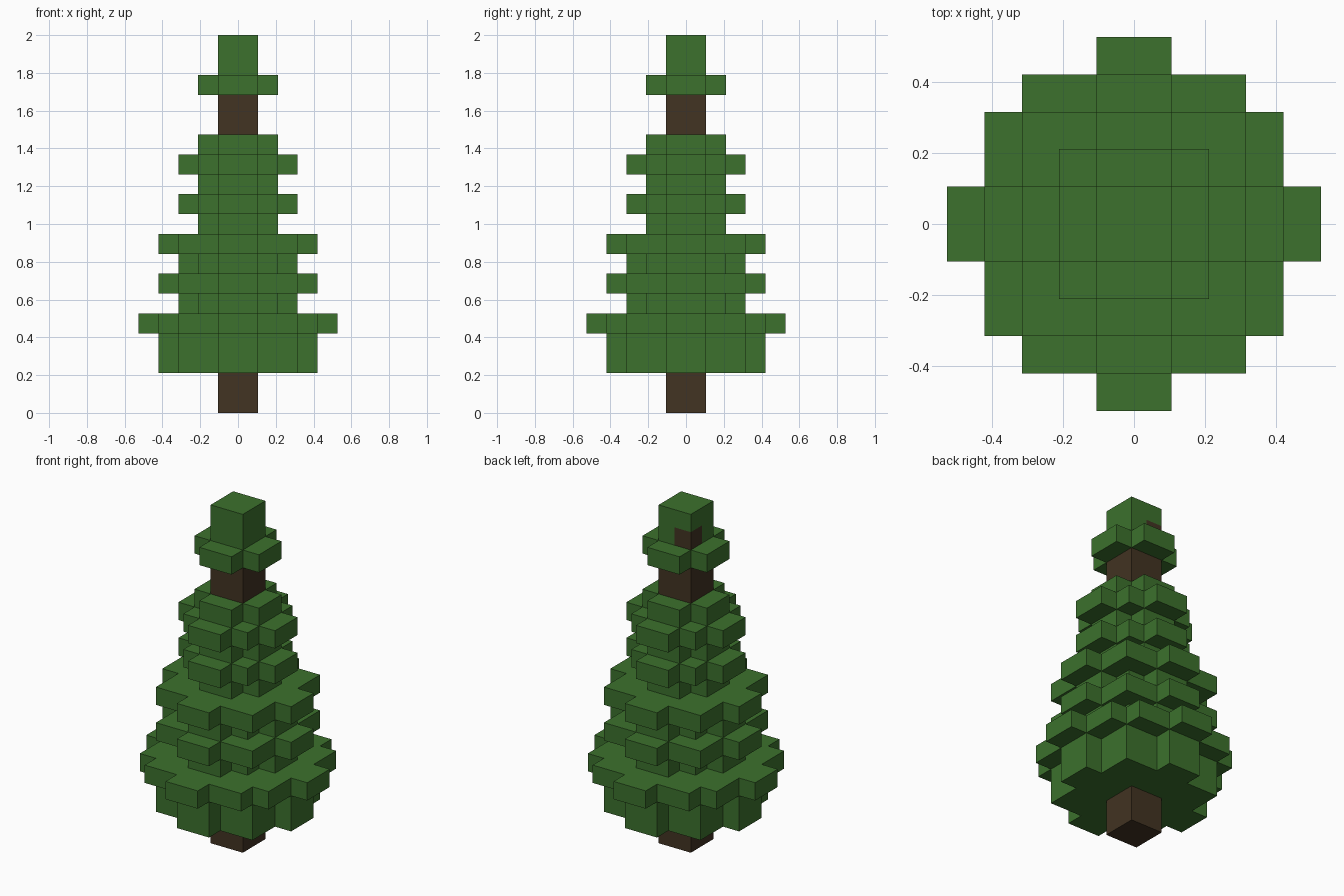
import bpy
import bmesh
import math
from mathutils import Vector

cube = bpy.data.objects.get("Cube")
if cube:
    bpy.data.objects.remove(cube, do_unlink=True)

LAYERS = 19
S = 2 / LAYERS  # edge length of one block


def material(name, rgb):
    mat = bpy.data.materials.new(name)
    mat.use_nodes = True
    color = (*rgb, 1)
    mat.diffuse_color = color
    mat.node_tree.nodes["Principled BSDF"].inputs["Base Color"].default_value = color
    return mat


green = material("needle green", (0.045, 0.165, 0.026))
brown = material("bark brown", (0.054, 0.033, 0.016))


def block(hx, hy, z):
    """Grid cells of a one-layer centred slab with the given half widths."""
    return {(x, y, z) for x in range(-hx, hx) for y in range(-hy, hy)}


def tier(z, *halves):
    """One layer: union of slabs, each laid both ways for four-fold symmetry."""
    cells = set()
    for a, b in halves:
        cells |= block(a, b, z) | block(b, a, z)
    return cells


# Layer footprints
POST = [(1, 1)]
SMALL_CROSS = [(1, 2)]
SMALL_STAR = [(2, 2), (1, 3)]
BIG_STAR = [(3, 3), (1, 4)]
SKIRT = [(1, 5), (3, 4)]

foliage = {
    "lower_branches": [(2, BIG_STAR), (3, BIG_STAR), (4, SKIRT + [(4, 3)])],
    "middle_branches": [(5, SMALL_STAR), (6, BIG_STAR), (7, SMALL_STAR), (8, BIG_STAR)],
    "upper_branches": [(9, SMALL_CROSS), (10, SMALL_STAR), (11, SMALL_CROSS),
                       (12, SMALL_STAR), (13, SMALL_CROSS)],
    "tree_tip": [(16, SMALL_CROSS), (17, POST), (18, POST)],
}

# Trunk runs up inside the foliage, with one block showing at the tip's rear corner
trunk = set().union(*(block(1, 1, z) for z in range(17))) | {(-1, 0, 17)}
parts = {"trunk": (trunk, brown)}
for name, layers in foliage.items():
    cells = set().union(*(tier(z, *shape) for z, shape in layers))
    parts[name] = (cells - trunk, green)

filled = set().union(*(cells for cells, mat in parts.values()))


def build(name, cells, mat):
    """Skin the cells with faces wherever they meet open air."""
    bm = bmesh.new()
    for cell in sorted(cells):
        center = Vector(cell) + Vector((0.5, 0.5, 0.5))
        for axis in range(3):
            for sign in (-1, 1):
                n = Vector((0, 0, 0))
                n[axis] = sign
                if tuple(int(c + d) for c, d in zip(cell, n)) in filled:
                    continue
                u = Vector((0, 0, 0))
                u[(axis + 1) % 3] = 0.5
                v = n.cross(u)
                mid = center + n / 2
                corners = (mid - u - v, mid + u - v, mid + u + v, mid - u + v)
                bm.faces.new([bm.verts.new(c * S) for c in corners])
    bmesh.ops.remove_doubles(bm, verts=bm.verts, dist=S / 100)
    # Merge flat neighbouring squares into larger faces
    bmesh.ops.dissolve_limit(bm, angle_limit=math.radians(1),
                             verts=bm.verts, edges=bm.edges)
    mesh = bpy.data.meshes.new(name)
    bm.to_mesh(mesh)
    bm.free()
    mesh.materials.append(mat)
    obj = bpy.data.objects.new(name, mesh)
    bpy.context.collection.objects.link(obj)


for name, (cells, mat) in parts.items():
    build(name, cells, mat)
